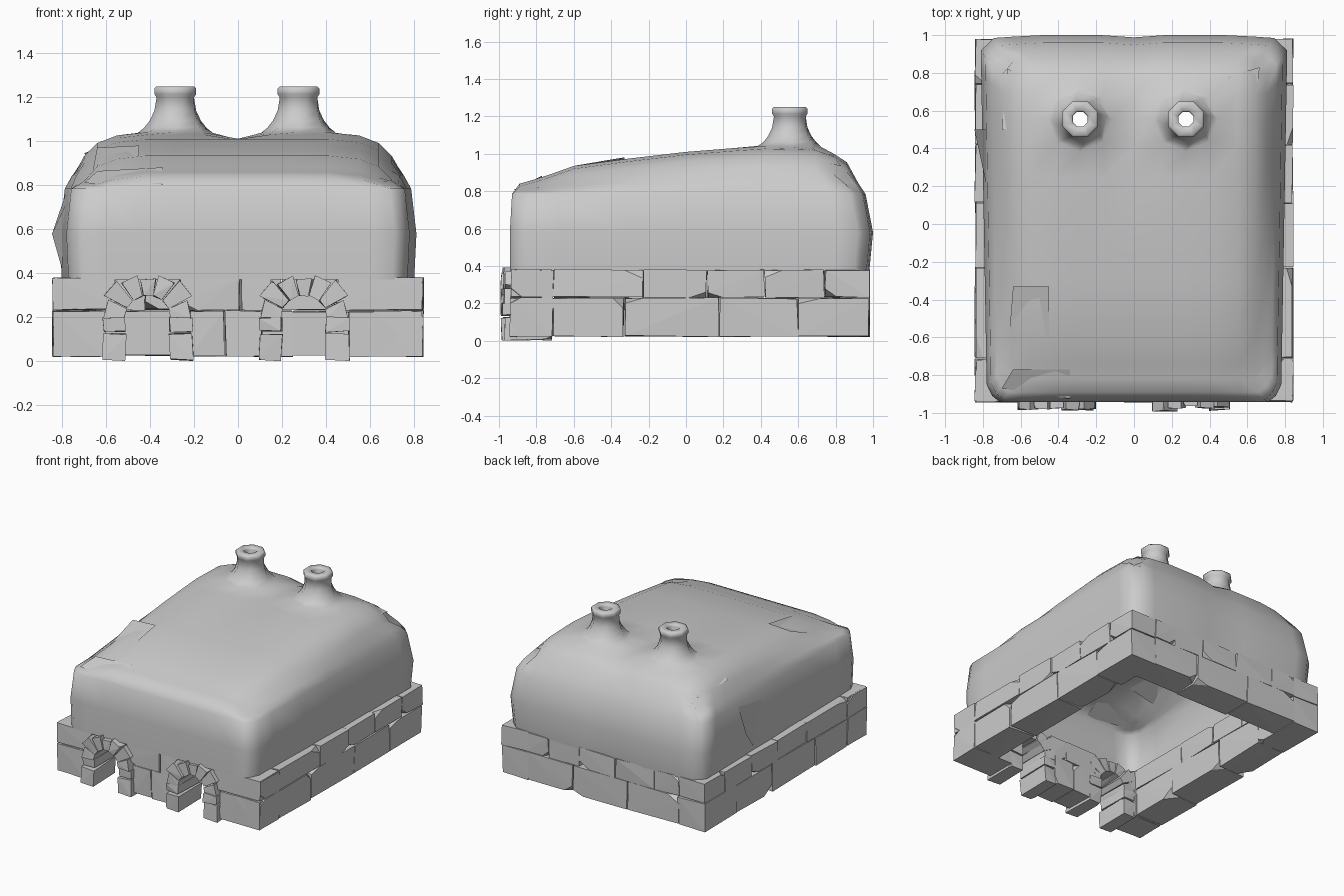
import bpy, bmesh, math, random
from mathutils import Vector

random.seed(4)
if "Cube" in bpy.data.objects:
    bpy.data.objects.remove(bpy.data.objects["Cube"])

GREY = (0.6, 0.6, 0.6, 1)
clay = bpy.data.materials.new("plain grey")
clay.use_nodes = True
clay.diffuse_color = GREY
clay.node_tree.nodes["Principled BSDF"].inputs["Base Color"].default_value = GREY


def finish(name, bm, smooth=None):
    bmesh.ops.recalc_face_normals(bm, faces=bm.faces)
    mesh = bpy.data.meshes.new(name)
    bm.to_mesh(mesh)
    bm.free()
    obj = bpy.data.objects.new(name, mesh)
    bpy.context.collection.objects.link(obj)
    mesh.materials.append(clay)
    if smooth:
        bpy.ops.object.select_all(action="DESELECT")
        obj.select_set(True)
        bpy.context.view_layer.objects.active = obj
        bpy.ops.object.shade_smooth_by_angle(angle=math.radians(smooth))


def interp(table, t):
    for (a, va), (b, vb) in zip(table, table[1:]):
        if t <= b:
            return va + (vb - va) * (t - a) / (b - a)
    return table[-1][1]


# Rough-hewn stone: hull of eight jittered corners, one of them chipped off
def stone(name, corners, jitter=0.005, chip=0.25):
    pts = [Vector(c) + Vector([random.uniform(-jitter, jitter) for _ in range(3)])
           for c in corners]
    i = random.randrange(8)
    chipped = [pts[i].lerp(pts[i ^ bit], random.uniform(0.5, 1.3) * chip)
               for bit in (1, 2, 4)]
    bm = bmesh.new()
    for p in pts[:i] + pts[i + 1:] + chipped:
        bm.verts.new(p)
    bmesh.ops.convex_hull(bm, input=bm.verts)
    finish(name, bm)


def box(xr, yr, zr):
    return [(x, y, z) for x in xr for y in yr for z in zr]


GAP = 0.003
THICK = 0.22
LOW, HIGH = (0.025, 0.229), (0.234, 0.38)


def course(name, joints, zr, place):
    for n, (a, b) in enumerate(zip(joints, joints[1:])):
        stone(f"{name}_{n + 1}", place((a + GAP, b - GAP), zr))


# Side and back walls, two courses each
for side, sign in (("left", 1), ("right", -1)):
    def place(r, zr):
        return box((sign * (0.84 - THICK), sign * 0.84), r, zr)
    course(side + "_wall_lower", [-0.94, -0.71, -0.33, 0.18, 0.6, 0.98], LOW, place)
    course(side + "_wall_upper", [-0.94, -0.71, -0.23, 0.11, 0.42, 0.74, 0.98], HIGH, place)


def back(r, zr):
    return box(r, (0.98 - THICK, 0.98), zr)


def front(r, zr):
    return box(r, (-0.94, -0.94 + THICK), zr)


course("back_wall_lower", [-0.63, -0.2, 0.25, 0.63], LOW, back)
course("back_wall_upper", [-0.63, -0.42, -0.1, 0.2, 0.45, 0.63], HIGH, back)

# Front wall pieces around the two archways
course("front_wall_lower_right", [-0.84, -0.6], LOW, front)
course("front_wall_lower_middle", [-0.22, -0.06, 0.11], LOW, front)
course("front_wall_lower_left", [0.5, 0.84], LOW, front)
course("front_wall_upper_right", [-0.84, -0.56], HIGH, front)
course("front_wall_upper_middle", [-0.26, 0.01, 0.15], HIGH, front)
course("front_wall_upper_left", [0.45, 0.84], HIGH, front)

# Archways: stacked posts and a ring of wedge stones, longest at the shoulders
INNER, SPRING = 0.106, 0.195
OUTER = [0.2, 0.225, 0.2, 0.183, 0.2, 0.225, 0.2]
STEP = math.pi / len(OUTER)
for side, cx in (("right", -0.41), ("left", 0.3)):
    for sign in (-1, 1):
        edge = "outer" if sign * cx > 0 else "inner"
        for n, (a, b) in enumerate(((0, 0.125), (0.13, 0.2))):
            depth = random.uniform(-0.99, -0.965)
            stone(f"{side}_arch_{edge}_post_{n + 1}",
                  box((cx + sign * INNER * 0.95, cx + sign * 0.205),
                      (depth, -0.72), (a + 0.006, b)), 0.006, 0.12)
    for n, outer in enumerate(OUTER):
        a0, a1 = n * STEP + 0.02, (n + 1) * STEP - 0.02
        depth = random.uniform(-0.99, -0.96)
        stone(f"{side}_arch_wedge_{n + 1}",
              [(cx + r * math.cos(a), y, SPRING + r * math.sin(a))
               for a in (a0, a1) for y in (depth, -0.72) for r in (INNER, outer)],
              0.004, 0.1)

# Domed roof: a height grid for the top
XS = [-0.7, -0.64, -0.55, -0.42, -0.285, -0.15, 0, 0.14, 0.275, 0.41, 0.55, 0.64, 0.7]
YS = [-0.82, -0.74, -0.6, -0.3, 0, 0.25, 0.42, 0.555, 0.69, 0.79, 0.86]
RIDGE = [(-0.82, 0.86), (-0.74, 0.885), (-0.6, 0.935), (-0.3, 0.975), (0, 1.01),
         (0.25, 1.03), (0.42, 1.042), (0.69, 1.035), (0.79, 1.0), (0.86, 0.955)]
DROP = [(0, 0), (0.45, 0), (0.55, 0.015), (0.64, 0.05), (0.7, 0.11)]


def height(x, y):
    valley = max(0, min(0.03, y * 0.1)) if x == 0 else 0
    return max(0.82, interp(RIDGE, y) - interp(DROP, abs(x)) - valley)


bm = bmesh.new()
grid = [[bm.verts.new((x, y, height(x, y))) for x in XS] for y in YS]
for j in range(len(YS) - 1):
    for i in range(len(XS) - 1):
        bm.faces.new((grid[j][i], grid[j][i + 1], grid[j + 1][i + 1], grid[j + 1][i]))


def band(old, new):
    for k in range(len(old)):
        m = (k + 1) % len(old)
        bm.faces.new((old[k], new[k], new[m], old[m]))
    return new


# Rounded walls of the dome, ring by ring, a little wider towards the back
I, J = len(XS) - 1, len(YS) - 1
rim = ([(i, 0) for i in range(I)] + [(I, j) for j in range(J)]
       + [(i, J) for i in range(I, 0, -1)] + [(0, j) for j in range(J, 0, -1)])
for i, j in ((0, 0), (I, 0), (0, J), (I, J)):
    grid[j][i].co.xy *= 0.96
loop = [grid[j][i] for i, j in rim]
for half, y0, y1, z in ((0.74, -0.89, 0.92, 0.845), (0.772, -0.93, 0.96, 0.785),
                        (0.795, -0.942, 1.0, 0.58), (0.785, -0.942, 0.98, 0.372)):
    ring = []
    for i, j in rim:
        pull = 0.965 if i in (0, I) and j in (0, J) else 1
        bow = 0.012 if XS[i] == 0 else max(0, abs(XS[i]) - 0.45) * 0.08
        y = y0 + (YS[j] - YS[0]) / (YS[J] - YS[0]) * (y1 - y0)
        y = y * pull - (bow if j == J else 0)
        x = XS[i] / XS[I] * half * pull * (1 + 0.022 * y)
        ring.append(bm.verts.new((x, y, min(z, grid[j][i].co.z - 0.02))))
    loop = band(loop, ring)

# Flared octagonal chimneys, open all the way through
AROUND = [(0, 1), (1, 1), (1, 0), (1, -1), (0, -1), (-1, -1), (-1, 0), (-1, 1)]
PIPE = [(0.142, 1.062), (0.118, 1.095), (0.099, 1.14), (0.092, 1.2), (0.103, 1.215),
        (0.103, 1.24), (0.092, 1.25), (0.05, 1.25), (0.042, 1.235), (0.042, 1.1)]
row = 7
for col in (4, 8):
    centre = grid[row][col].co.copy()
    loop = [grid[row + j][col + i] for j, i in AROUND]
    bm.verts.remove(grid[row][col])
    for v in loop:
        v.co.xy = centre.xy + (v.co.xy - centre.xy).normalized() * 0.17
    for n, (r, z) in enumerate(PIPE):
        turn = math.pi / 8 * min(1, (n + 1) / 4)
        angles = [math.pi / 4 * k + turn for k in range(8)]
        loop = band(loop, [bm.verts.new((centre.x + r * math.cos(a),
                                         centre.y + r * math.sin(a), z)) for a in angles])
finish("domed_roof", bm, 85)


# Thin flakes of plaster lying on the dome: x, y and lift above the roof
FLAKES = {
    "back_left_flake": [(0.5, 0.5, 0), (0.63, 0.52, 0), (0.665, 0.83, 0.035), (0.5, 0.78, 0)],
    "back_right_flake": [(-0.5, 0.5, 0), (-0.7, 0.5, 0.015), (-0.67, 0.82, 0.02), (-0.52, 0.78, 0)],
    "front_right_flake": [(-0.66, -0.58, 0), (-0.64, -0.33, 0.05), (-0.45, -0.33, 0.01), (-0.45, -0.6, 0)],
}


def flake(name, pts):
    bm = bmesh.new()
    bm.faces.new([bm.verts.new(p) for p in pts])
    finish(name, bm)


for name, pts in FLAKES.items():
    flake(name, [(x, y, height(x, y) + lift) for x, y, lift in pts])
flake("right_side_flake", [(-0.78, 0.2, 0.72), (-0.8, 0.35, 0.42),
                           (-0.845, 0.5, 0.58), (-0.77, 0.5, 0.8)])
flake("front_lip_flake", [(-0.7, -0.87, 0.81), (-0.34, -0.925, 0.805),
                          (-0.34, -0.77, 0.882), (-0.64, -0.77, 0.865)])
